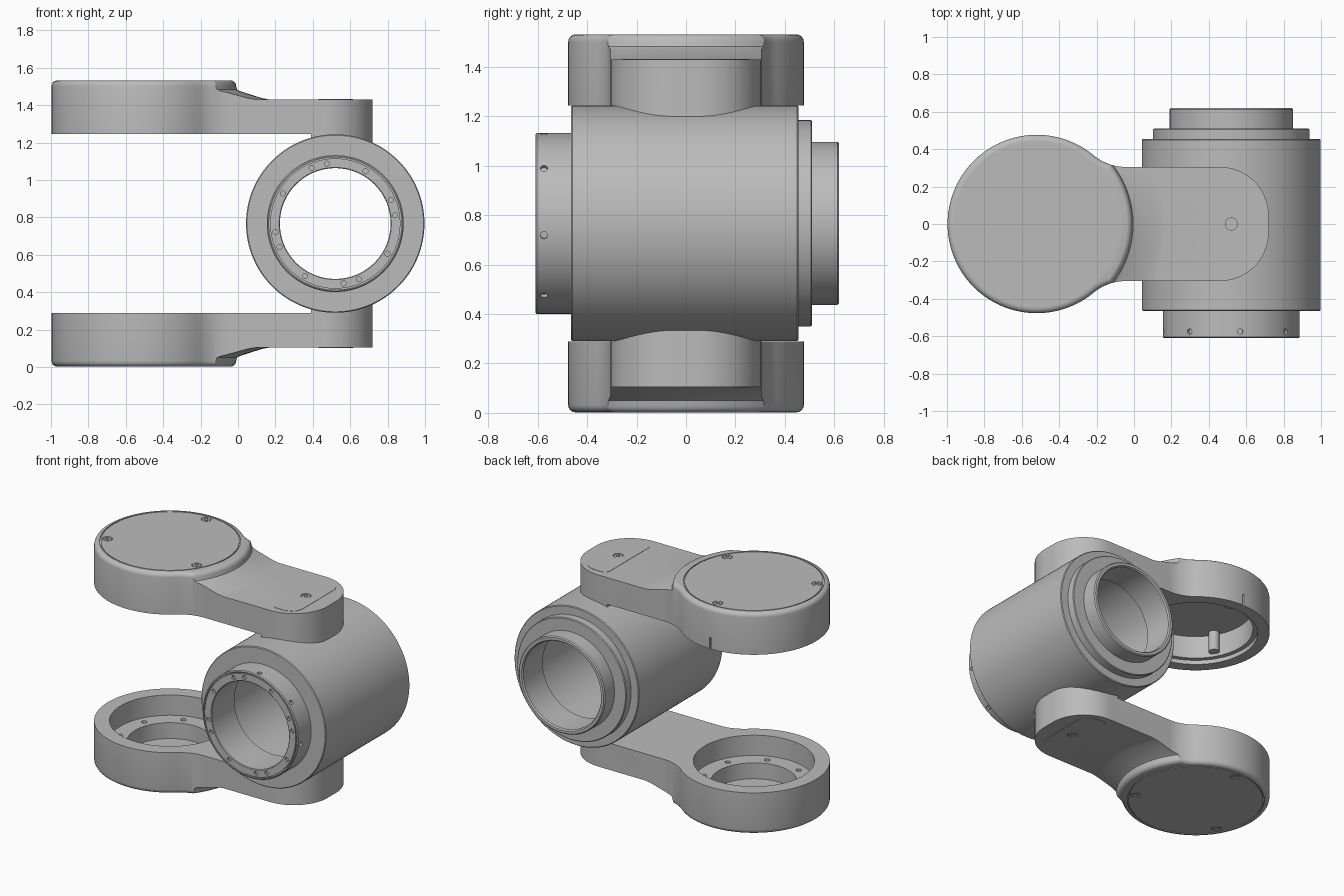
import bpy, bmesh
from math import sin, cos, radians, pi, sqrt, atan2
from mathutils import Matrix, Vector

cube = bpy.data.objects.get("Cube")
if cube:
    bpy.data.objects.remove(cube, do_unlink=True)

metal = bpy.data.materials.new("satin grey metal")
metal.use_nodes = True
GREY = (0.5, 0.5, 0.5, 1)
metal.diffuse_color = GREY
metal.node_tree.nodes["Principled BSDF"].inputs["Base Color"].default_value = GREY

DISC = Vector((-0.52, 0, 0))      # wide end of each arm
BARREL = Vector((0.52, 0, 0.767))
INNER = 0.478                     # barrel centre to inner arm face
TALL, THIN = 0.287, 0.185         # disc and arm thickness


def make(name, bm):
    bmesh.ops.recalc_face_normals(bm, faces=bm.faces)
    mesh = bpy.data.meshes.new(name)
    bm.to_mesh(mesh)
    bm.free()
    mesh.materials.append(metal)
    ob = bpy.data.objects.new(name, mesh)
    bpy.context.collection.objects.link(ob)
    return ob


def lathe(name, profile, centre=(0, 0, 0), steps=96):
    """Spin a closed (radius, height) profile about z."""
    bm = bmesh.new()
    rings = []
    for r, h in profile:
        if r == 0:
            rings.append([bm.verts.new((0, 0, h))] * steps)
        else:
            rings.append([bm.verts.new((r * cos(2 * pi * i / steps), r * sin(2 * pi * i / steps), h))
                          for i in range(steps)])
    for a, b in zip(rings, rings[1:] + rings[:1]):
        for i in range(steps):
            j = (i + 1) % steps
            quad = list(dict.fromkeys((a[i], a[j], b[j], b[i])))
            if len(quad) > 2:
                bm.faces.new(quad)
    bmesh.ops.translate(bm, verts=bm.verts, vec=centre)
    return make(name, bm)


def prism(name, outline, low, high, rim=0.0):
    """Extrude an xy outline, rounding the upper rim."""
    bm = bmesh.new()
    base = bm.faces.new([bm.verts.new((x, y, low)) for x, y in outline])
    new = bmesh.ops.extrude_face_region(bm, geom=[base])["geom"]
    bmesh.ops.translate(bm, verts=[v for v in new if isinstance(v, bmesh.types.BMVert)],
                        vec=(0, 0, high - low))
    if rim:
        top = [e for e in bm.edges if all(abs(v.co.z - high) < 1e-5 for v in e.verts)]
        bmesh.ops.bevel(bm, geom=top, offset=rim, segments=4, profile=0.5, affect='EDGES')
    return make(name, bm)


def pegs(name, placements, radius, depth, sides=16):
    """Several cylinders, each centred on a placement matrix."""
    bm = bmesh.new()
    for m in placements:
        bmesh.ops.create_cone(bm, cap_ends=True, segments=sides, radius1=radius,
                              radius2=radius, depth=depth, matrix=m)
    return make(name, bm)


def boolean(target, tool, operation='DIFFERENCE'):
    mod = target.modifiers.new("cut", 'BOOLEAN')
    mod.operation, mod.object, mod.solver = operation, tool, 'EXACT'
    bpy.context.view_layer.objects.active = target
    bpy.ops.object.modifier_apply(modifier=mod.name)
    bpy.data.objects.remove(tool, do_unlink=True)


def smooth(ob):
    bpy.ops.object.select_all(action='DESELECT')
    ob.select_set(True)
    bpy.context.view_layer.objects.active = ob
    bpy.ops.object.shade_smooth_by_angle(angle=radians(30))


def arc(cx, cy, r, start, end, n):
    return [(cx + r * cos(radians(start + (end - start) * i / n)),
             cy + r * sin(radians(start + (end - start) * i / n))) for i in range(n + 1)]


def arm_outline():
    """Disc blended by concave fillets into a narrower arm with a rounded end."""
    big, half, fil = 0.477, 0.305, 0.27
    cy = half + fil
    dx = sqrt((big + fil) ** 2 - cy ** 2)
    touch = atan2(cy, dx) * 180 / pi
    upper = arc(0.46, 0.045, 0.26, 0, 90, 16)
    upper += arc(DISC.x + dx, cy, fil, 270, 180 + touch, 12)
    upper += arc(DISC.x, 0, big, touch, 180, 36)[1:]
    return upper + [(x, -y) for x, y in reversed(upper[:-1])]


def place(ob, side):
    """Move a part from arm space (z = distance outward) to the top or bottom."""
    m = Matrix.Translation((0, 0, BARREL.z + side * INNER)) @ Matrix.Diagonal((1, 1, side, 1))
    ob.data.transform(m)
    if side < 0:
        ob.data.flip_normals()
    smooth(ob)


def around(radius, height, angles):
    return [Matrix.Translation(DISC + Vector((radius * cos(radians(a)), radius * sin(radians(a)), height)))
            for a in angles]


def build_arm(label, side):
    arm = prism(label + "_arm", arm_outline(), 0, TALL, 0.03)
    # thickness falls from the disc down a conical ramp to the thin arm
    fillet = [(0.48 + 0.03 * sin(a * pi / 8), TALL - 0.03 + 0.03 * cos(a * pi / 8)) for a in range(1, 5)]
    envelope = [(0, -0.05), (1.4, -0.05), (1.4, THIN), (0.69, THIN), (0.65, THIN + 0.007), (0.53, 0.23),
                (0.515, 0.238)] + fillet[::-1] + [(0.48, TALL + 0.002), (0, TALL + 0.002)]
    boolean(arm, lathe("envelope", envelope, DISC), 'INTERSECT')

    # open cup on the inner face
    if side > 0:
        cup = [(0, -0.02), (0.4, -0.02), (0.4, 0.03), (0.37, 0.03), (0.37, 0.19), (0, 0.19)]
    else:
        cup = [(0, -0.02), (0.38, -0.02), (0.38, 0.14), (0.27, 0.14), (0.27, 0.25), (0, 0.25)]
    boolean(arm, lathe("cup", cup, DISC))
    if side > 0:
        slot = bmesh.new()
        bmesh.ops.create_cube(slot, size=1, matrix=Matrix.Translation((DISC.x, 0.475, 0.03))
                              @ Matrix.Diagonal((0.012, 0.02, 0.1, 1)))
        boolean(arm, make("slot", slot))
        posts = pegs("upper_cup_posts", around(0.345, 0.125, (90, 210, 330)), 0.035, 0.15, 20)
        place(posts, side)
    else:
        boolean(arm, pegs("holes", around(0.325, 0.14, range(20, 380, 45)), 0.018, 0.05))

    # groove around the cap and recesses for the screws
    groove = [(0.435, TALL - 0.006), (0.442, TALL - 0.006), (0.442, TALL + 0.01), (0.435, TALL + 0.01)]
    boolean(arm, lathe("groove", groove, DISC))
    end_screw = Matrix.Translation((0.52, 0, THIN))
    cap_screws = around(0.395, TALL, (90, 210, 330))
    boolean(arm, pegs("recess", cap_screws + [end_screw], 0.032, 0.016, 24))
    place(arm, side)

    # screw heads with hex sockets
    down = Matrix.Translation((0, 0, -0.005))
    heads = pegs(label + "_screws", [m @ down for m in cap_screws + [end_screw]], 0.028, 0.01, 24)
    boolean(heads, pegs("sockets", cap_screws + [end_screw], 0.015, 0.012, 6))
    place(heads, side)

    # flush cover plate near the arm tip
    right = arc(0.525, 0.165, 0.09, 0, 90, 8) + arc(0.47, 0.215, 0.04, 90, 180, 4)
    plate = prism(label + "_cover_plate", right + [(x, -y) for x, y in reversed(right)],
                  THIN - 0.004, THIN + 0.002)
    boolean(plate, pegs("plate_hole", [end_screw], 0.032, 0.05, 24))
    place(plate, side)

    # foot that sinks into the barrel
    tip = arc(0.46, 0.045, 0.26, 0, 90, 16) + [(0.39, 0.305)]
    foot = prism(label + "_arm_foot", tip + [(x, -y) for x, y in reversed(tip[1:])] + [(0.46 + 0.26, -0.045)],
                 -0.08, 0.002)
    place(foot, side)


build_arm("upper", 1)
build_arm("lower", -1)

# hollow barrel with stepped collars; profile runs front to back
shell = [(0.3, -0.61), (0.348, -0.61), (0.348, -0.6), (0.354, -0.6), (0.354, -0.61), (0.36, -0.61),
         (0.366, -0.604), (0.366, -0.465), (0.472, -0.465), (0.477, -0.46), (0.477, 0.45), (0.472, 0.455),
         (0.418, 0.455), (0.418, 0.505), (0.413, 0.51), (0.33, 0.51), (0.33, 0.613), (0.323, 0.62),
         (0.305, 0.62), (0.298, 0.61), (0.298, 0.4), (0.36, 0.4), (0.36, -0.36), (0.296, -0.36),
         (0.296, -0.606)]
barrel = lathe("barrel", shell, steps=128)
# bolt holes in the front face and around the front collar
face_holes = [Matrix.Rotation(radians(q + a), 4, 'Z') @ Matrix.Translation((0.323, 0, -0.61))
              for q in range(0, 360, 90) for a in (8, 23, 60)]
rim_holes = [Matrix.Rotation(radians(37.5 + 45 * k), 4, 'Z') @ Matrix.Translation((0.366, 0, -0.575))
             @ Matrix.Rotation(pi / 2, 4, 'Y') for k in range(8)]
boolean(barrel, pegs("face_holes", face_holes, 0.014, 0.03))
boolean(barrel, pegs("rim_holes", rim_holes, 0.015, 0.03))
# lay the barrel along y
barrel.data.transform(Matrix.Translation(BARREL) @ Matrix.Rotation(-pi / 2, 4, 'X')
                      @ Matrix.Diagonal((1, -1, 1, 1)))
barrel.data.flip_normals()
smooth(barrel)
